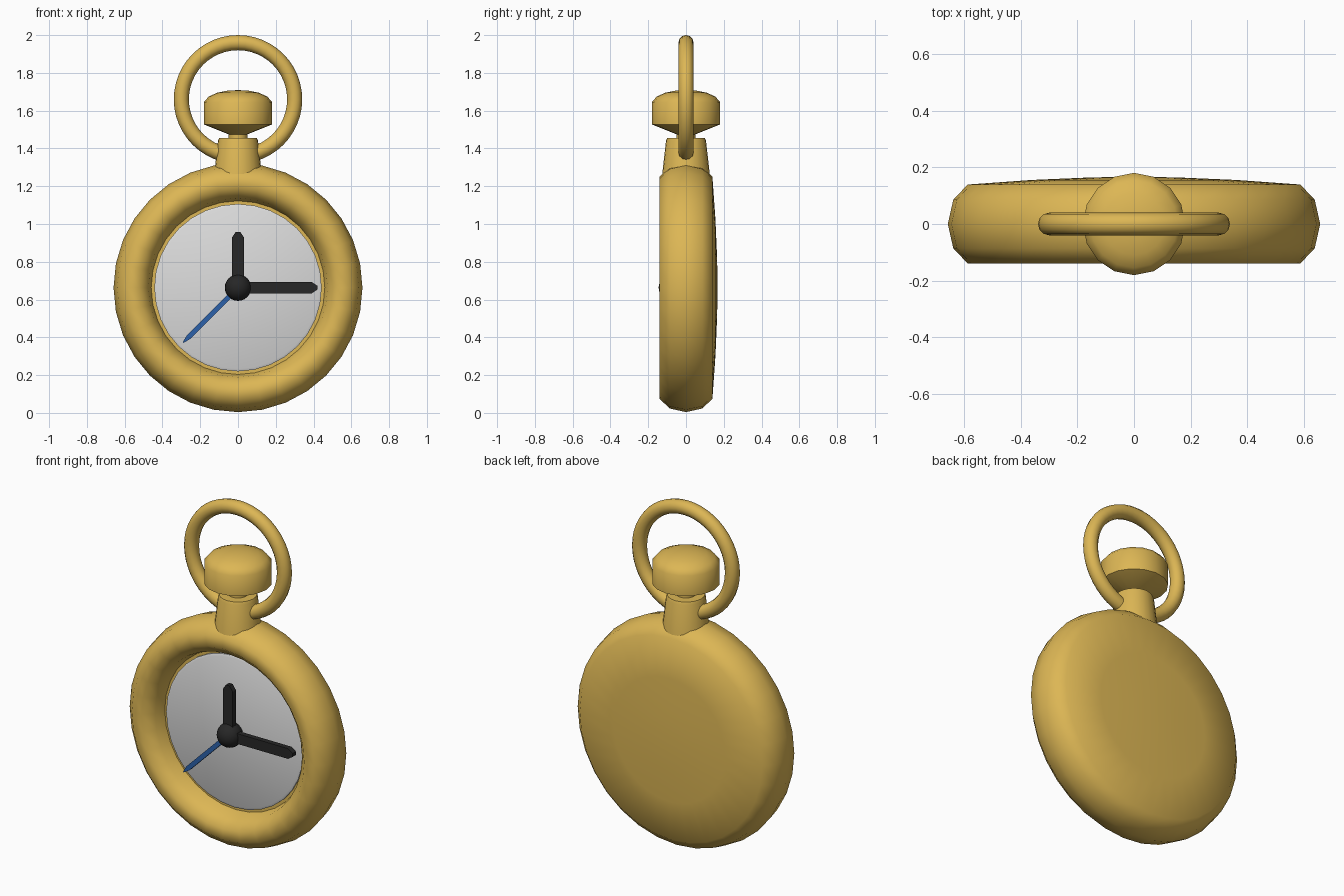
import bpy, bmesh, math
from mathutils import Matrix, Vector

if "Cube" in bpy.data.objects:
    bpy.data.objects.remove(bpy.data.objects["Cube"])

CZ = 0.663  # height of the case centre


def material(name, rgb):
    m = bpy.data.materials.new(name)
    m.diffuse_color = (*rgb, 1)
    m.use_nodes = True
    m.node_tree.nodes["Principled BSDF"].inputs["Base Color"].default_value = m.diffuse_color
    return m


GOLD = material("gold", (0.72, 0.47, 0.09))
PALE = material("dial grey", (0.72, 0.72, 0.72))
BLACK = material("black", (0.02, 0.02, 0.02))
BLUE = material("blue", (0.025, 0.12, 0.40))


def finish(bm, name, mat, angle):
    bmesh.ops.recalc_face_normals(bm, faces=bm.faces[:])
    me = bpy.data.meshes.new(name)
    bm.to_mesh(me)
    bm.free()
    me.materials.append(mat)
    ob = bpy.data.objects.new(name, me)
    bpy.context.collection.objects.link(ob)
    if angle:
        bpy.ops.object.select_all(action='DESELECT')
        ob.select_set(True)
        bpy.context.view_layer.objects.active = ob
        bpy.ops.object.shade_smooth_by_angle(angle=math.radians(angle))
    return ob


def lathe(name, profile, mat, segs, face_y=False, closed=False, angle=40):
    """Spin (radius, offset) points about z, or about the case's y axis."""
    bm = bmesh.new()
    pts = profile + profile[:1] if closed else profile
    rows = []
    for r, h in pts:
        count = 1 if r == 0 else segs
        row = []
        for i in range(count):
            a = 2 * math.pi * i / segs
            c, s = r * math.cos(a), r * math.sin(a)
            row.append(bm.verts.new((c, h, s + CZ) if face_y else (c, s, h)))
        rows.append(row)
    for a, b in zip(rows, rows[1:]):
        for i in range(segs):
            j = (i + 1) % segs
            quad = [a[i % len(a)], a[j % len(a)], b[j % len(b)], b[i % len(b)]]
            bm.faces.new(list(dict.fromkeys(quad)))
    bmesh.ops.remove_doubles(bm, verts=bm.verts[:], dist=1e-5)
    return finish(bm, name, mat, angle)


def hand(name, length, half, tip, tip_half, y, thick, degrees, mat):
    """Flat bar with a blunt pointed end, turned clockwise from twelve."""
    bm = bmesh.new()
    outline = [(-half, 0), (half, 0), (half, length - tip), (tip_half, length),
               (-tip_half, length), (-half, length - tip)]
    face = bm.faces.new([bm.verts.new((x, y - thick / 2, z)) for x, z in outline])
    ext = bmesh.ops.extrude_face_region(bm, geom=[face])
    moved = [v for v in ext['geom'] if isinstance(v, bmesh.types.BMVert)]
    bmesh.ops.translate(bm, verts=moved, vec=(0, thick, 0))
    turn = Matrix.Translation((0, 0, CZ)) @ Matrix.Rotation(math.radians(degrees), 4, 'Y')
    bm.transform(turn)
    return finish(bm, name, mat, 0)


# Case: domed back, ten-sided rounded rim, recessed floor behind the dial
rim = [(0.557 + 0.102 * math.cos(math.radians(a)), 0.147 * math.sin(math.radians(a)))
       for a in range(72, -217, -36)]
back = [(0, 0.167), (0.15, 0.165), (0.36, 0.156)]
lathe("case", back + rim[:-1] + [(0.455, 0.0)], GOLD, 32, True, angle=70)
lathe("case_floor", [(0, -0.02), (0.47, -0.02)], GOLD, 32, True)

# Dial: thin disc with a softened edge
lathe("dial", [(0, -0.036), (0.43, -0.036), (0.443, -0.03), (0.443, -0.015), (0, -0.015)],
      PALE, 32, True, angle=60)

# Hands and centre cap
hand("hour_hand", 0.295, 0.032, 0.03, 0.012, -0.08, 0.03, 0, BLACK)
hand("minute_hand", 0.42, 0.03, 0.03, 0.01, -0.08, 0.03, 90, BLACK)
hand("second_hand", 0.41, 0.013, 0.04, 0.003, -0.08, 0.02, 225, BLUE)
bm = bmesh.new()
bmesh.ops.create_uvsphere(bm, u_segments=20, v_segments=12, radius=0.07,
                          matrix=Matrix.Translation((0, -0.075, CZ)))
finish(bm, "centre_cap", BLACK, 60)

# Neck, stem and winding crown
lathe("neck", [(0, 1.2), (0.133, 1.2), (0.106, 1.44), (0.1, 1.455), (0, 1.455)], GOLD, 24, angle=50)
lathe("stem", [(0.05, 1.43), (0.05, 1.5)], GOLD, 16)
lathe("crown", [(0, 1.475), (0.05, 1.475), (0.181, 1.527), (0.181, 1.645), (0.155, 1.675),
                (0.11, 1.695), (0.055, 1.706), (0, 1.709)], GOLD, 16, angle=55)

# Bow ring through the neck
ring = [(0.30 + 0.04 * math.cos(t * math.pi / 6), 0.04 * math.sin(t * math.pi / 6))
        for t in range(12)]
bow = lathe("bow_ring", ring, GOLD, 48, True, closed=True, angle=60)
bow.location.z = 1.66 - CZ
